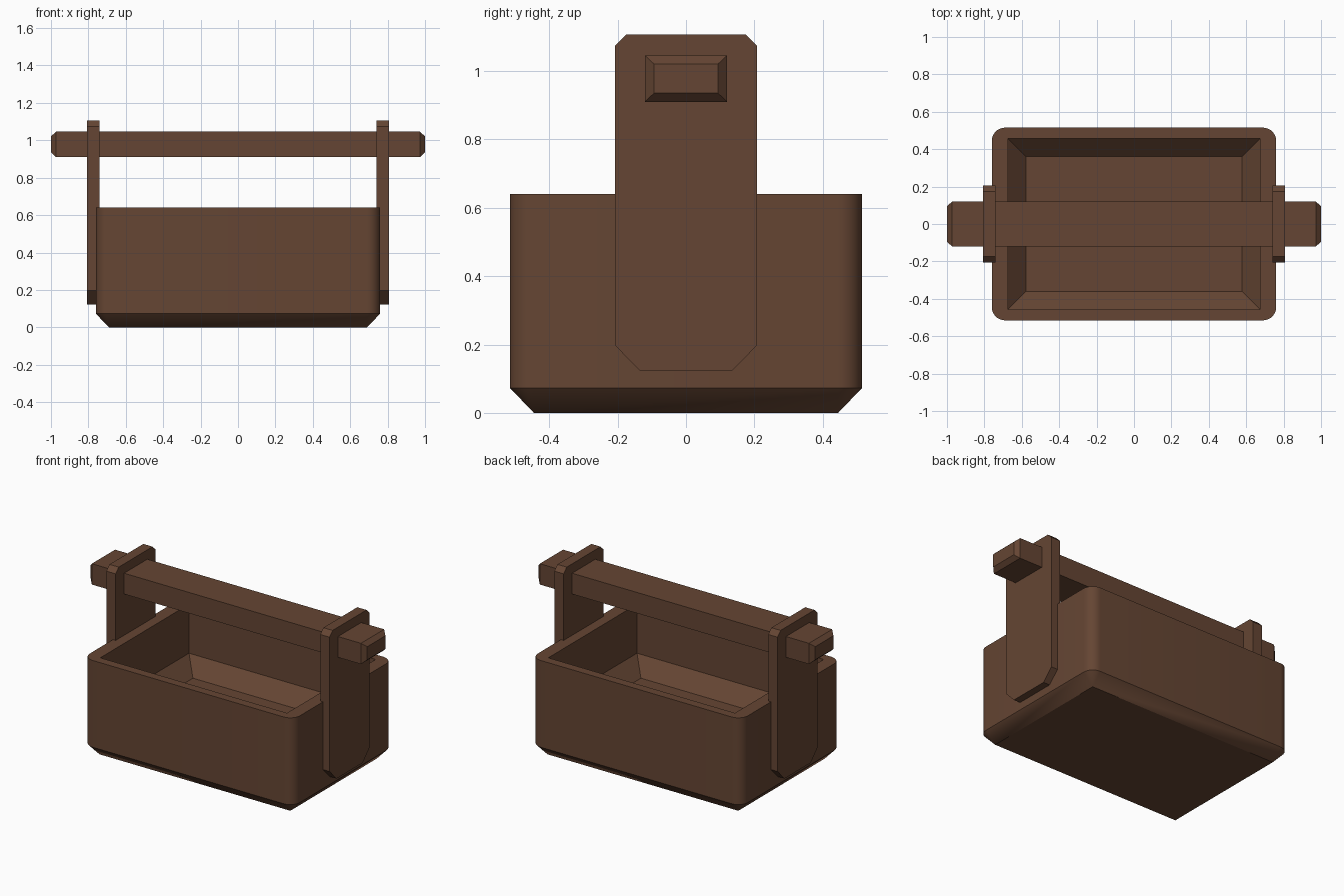
import bpy, bmesh
from math import sin, cos, pi

if "Cube" in bpy.data.objects:
    bpy.data.objects.remove(bpy.data.objects["Cube"])

wood = bpy.data.materials.new("dark_wood")
wood.diffuse_color = (0.13, 0.06, 0.033, 1)
wood.use_nodes = True
wood.node_tree.nodes["Principled BSDF"].inputs["Base Color"].default_value = wood.diffuse_color
SEG = 8  # segments per rounded corner


def rounded_rect(hx, hy, r, z):
    """Ring of points; with r = 0 the corner points coincide and get merged."""
    pts = []
    for k, (sx, sy) in enumerate([(1, 1), (-1, 1), (-1, -1), (1, -1)]):
        for i in range(SEG + 1):
            a = (k + i / SEG) * pi / 2
            pts.append((sx * (hx - r) + r * cos(a), sy * (hy - r) + r * sin(a), z))
    return pts


def loft(name, rings):
    """Skin a stack of equal-length rings and cap both ends."""
    bm = bmesh.new()
    loops = [[bm.verts.new(p) for p in ring] for ring in rings]
    n = len(loops[0])
    for a, b in zip(loops, loops[1:]):
        for i in range(n):
            j = (i + 1) % n
            bm.faces.new((a[i], a[j], b[j], b[i]))
    bm.faces.new(loops[0][::-1])
    bm.faces.new(loops[-1])
    bmesh.ops.remove_doubles(bm, verts=bm.verts, dist=1e-4)
    bmesh.ops.recalc_face_normals(bm, faces=bm.faces)
    me = bpy.data.meshes.new(name)
    bm.to_mesh(me)
    bm.free()
    me.materials.append(wood)
    ob = bpy.data.objects.new(name, me)
    bpy.context.collection.objects.link(ob)
    return ob


# Open box: tapered foot, rounded outer walls, square cavity with chamfered floor
box = loft("box_body", [rounded_rect(*p) for p in [
    (0.69, 0.445, 0, 0),
    (0.76, 0.515, 0.07, 0.073),
    (0.76, 0.515, 0.07, 0.64),
    (0.675, 0.458, 0, 0.64),
    (0.675, 0.458, 0, 0.32),
    (0.578, 0.36, 0, 0.22),
]])
bpy.context.view_layer.objects.active = box
box.select_set(True)
bpy.ops.object.shade_smooth_by_angle(angle=pi / 6)

# Side uprights with clipped corners
half = [(0.135, 0.123), (0.207, 0.197), (0.207, 1.075), (0.175, 1.107)]
outline = half + [(-y, z) for y, z in reversed(half)]
for side, s in (("left", -1), ("right", 1)):
    loft(side + "_upright", [[(s * x, y, z) for y, z in outline] for x in (0.74, 0.807)])

# Handle bar with chamfered ends
bar = []
for x, hy, hz in [(-1, 0.094, 0.043), (-0.973, 0.12, 0.068), (0.973, 0.12, 0.068), (1, 0.094, 0.043)]:
    bar.append([(x, sy * hy, 0.978 + sz * hz) for sy, sz in [(1, 1), (-1, 1), (-1, -1), (1, -1)]])
loft("handle_bar", bar)
